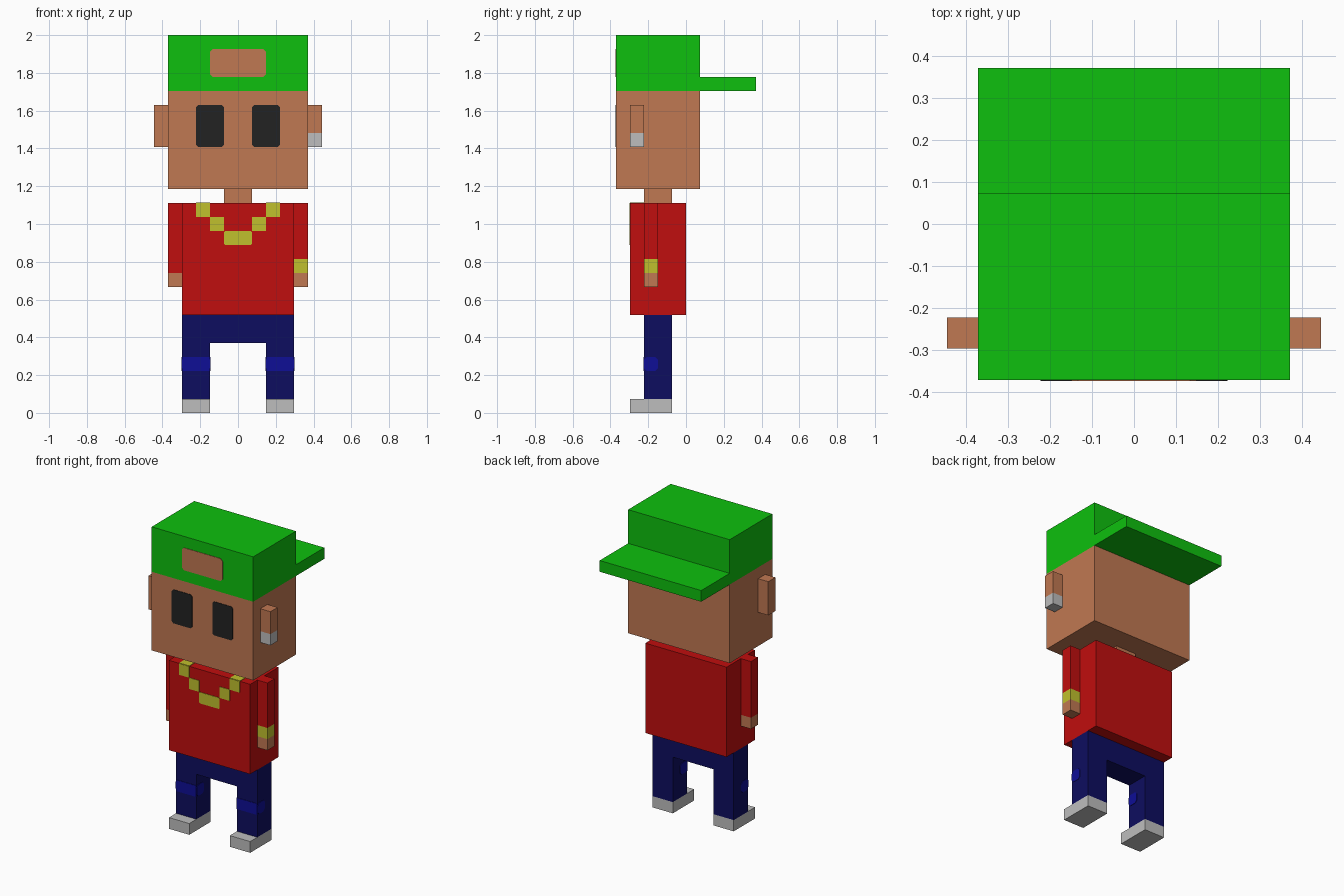
import bpy
import bmesh
from mathutils import Vector

cube = bpy.data.objects.get("Cube")
if cube:
    bpy.data.objects.remove(cube, do_unlink=True)

U = 2 / 27        # one block unit; the figure is 27 units tall
T = 0.003         # thickness of painted plates


def material(name, rgb):
    lin = [(c / 255 / 12.92) if c <= 10 else ((c / 255 + 0.055) / 1.055) ** 2.4 for c in rgb]
    m = bpy.data.materials.new(name)
    m.use_nodes = True
    m.diffuse_color = (*lin, 1)
    m.node_tree.nodes["Principled BSDF"].inputs["Base Color"].default_value = (*lin, 1)
    return m


GREEN = material("cap green", (14, 192, 14))
SKIN = material("skin", (192, 120, 82))
RED = material("shirt red", (192, 14, 14))
GOLD = material("gold", (192, 192, 45))
NAVY = material("trouser navy", (13, 13, 96))
BLUE = material("knee blue", (14, 14, 150))
GREY = material("light grey", (190, 190, 190))
BLACK = material("eye black", (34, 34, 34))


def finish(name, bm, mat):
    bmesh.ops.recalc_face_normals(bm, faces=bm.faces)
    me = bpy.data.meshes.new(name)
    bm.to_mesh(me)
    bm.free()
    me.materials.append(mat)
    ob = bpy.data.objects.new(name, me)
    bpy.context.scene.collection.objects.link(ob)
    return ob


def block(name, mat, x, y, z):
    """Box spanning the given (low, high) ranges in block units."""
    bm = bmesh.new()
    bmesh.ops.create_cube(bm, size=1)
    for v in bm.verts:
        v.co = [U * ((r[0] + r[1]) / 2 + c * (r[1] - r[0])) for c, r in zip(v.co, (x, y, z))]
    return finish(name, bm, mat)


def plate(name, mat, axis, side, level, a, b, cut=0.0):
    """Thin plate on the plane axis = level, facing side, with corners cut off."""
    (a0, a1), (b0, b1) = a, b
    pts = [(a0 + cut, b0), (a1 - cut, b0), (a1, b0 + cut), (a1, b1 - cut),
           (a1 - cut, b1), (a0 + cut, b1), (a0, b1 - cut), (a0, b0 + cut)]
    if not cut:
        pts = pts[::2]
        pts = [(a0, b0), (a1, b0), (a1, b1), (a0, b1)]
    bm = bmesh.new()
    verts = []
    for p, q in pts:
        co = [p * U, q * U]
        co.insert(axis, level * U)
        verts.append(bm.verts.new(co))
    face = bm.faces.new(verts)
    ext = bmesh.ops.extrude_face_region(bm, geom=[face])
    push = Vector((0, 0, 0))
    push[axis] = side * T
    bmesh.ops.translate(bm, vec=push, verts=[g for g in ext["geom"] if isinstance(g, bmesh.types.BMVert)])
    return finish(name, bm, mat)


def span(s, lo, hi):
    """Range mirrored to the side s of the body."""
    return (lo, hi) if s > 0 else (-hi, -lo)


# Cap worn backwards, with the forehead showing through the gap
block("cap_crown", GREEN, (-5, 5), (-5, 1), (23, 27))
block("cap_brim", GREEN, (-5, 5), (1, 5), (23, 24))
plate("cap_opening", SKIN, 1, -1, -5, (-2, 2), (24, 26), 0.2)

# Head, neck and torso
block("head", SKIN, (-5, 5), (-5, 1), (16, 23))
block("neck", SKIN, (-1, 1), (-3, -1), (15, 16))
block("shirt", RED, (-4, 4), (-4, 0), (7, 15))
block("hips", NAVY, (-4, 4), (-3, -1), (5, 7))

# Necklace bottom link
plate("necklace_bottom", GOLD, 1, -1, -4, (-1, 1), (12, 13), 0.08)

for s, side in ((1, "left"), (-1, "right")):
    left = s > 0

    # Face
    plate(f"{side}_eye", BLACK, 1, -1, -5, span(s, 1, 3), (19, 22), 0.15)
    block(f"{side}_ear", SKIN, span(s, 5, 6), (-4, -3), (20 if left else 19, 22))

    # Necklace steps, wrapping over the shoulder
    plate(f"{side}_necklace_lower", GOLD, 1, -1, -4, span(s, 1, 2), (13, 14))
    plate(f"{side}_necklace_upper", GOLD, 1, -1, -4, span(s, 2, 3), (14, 15))
    plate(f"{side}_necklace_shoulder", GOLD, 2, 1, 15, span(s, 2, 3), (-4, -3))

    # Arm and hand
    arm_x, arm_y = span(s, 4, 5), (-3, -2)
    block(f"{side}_hand", SKIN, arm_x, arm_y, (9, 10))
    block(f"{side}_sleeve", RED, arm_x, arm_y, (11 if left else 10, 15))

    # Leg, shoe and knee patches
    leg_x = span(s, 2, 4)
    block(f"{side}_leg", NAVY, leg_x, (-3, -1), (1, 5))
    block(f"{side}_shoe", GREY, leg_x, (-4, -1), (0, 1))
    plate(f"{side}_knee_front", BLUE, 1, -1, -3, leg_x, (3, 4))
    plate(f"{side}_knee_outer", BLUE, 0, s, 4 * s, (-3, -2), (3, 4), 0.2)
    plate(f"{side}_knee_inner", BLUE, 0, -s, 2 * s, (-3, -2), (3, 4), 0.2)

# Jewellery on the left side only
block("left_earring", GREY, (5, 6), (-4, -3), (19, 20))
block("left_bracelet", GOLD, (4, 5), (-3, -2), (10, 11))
